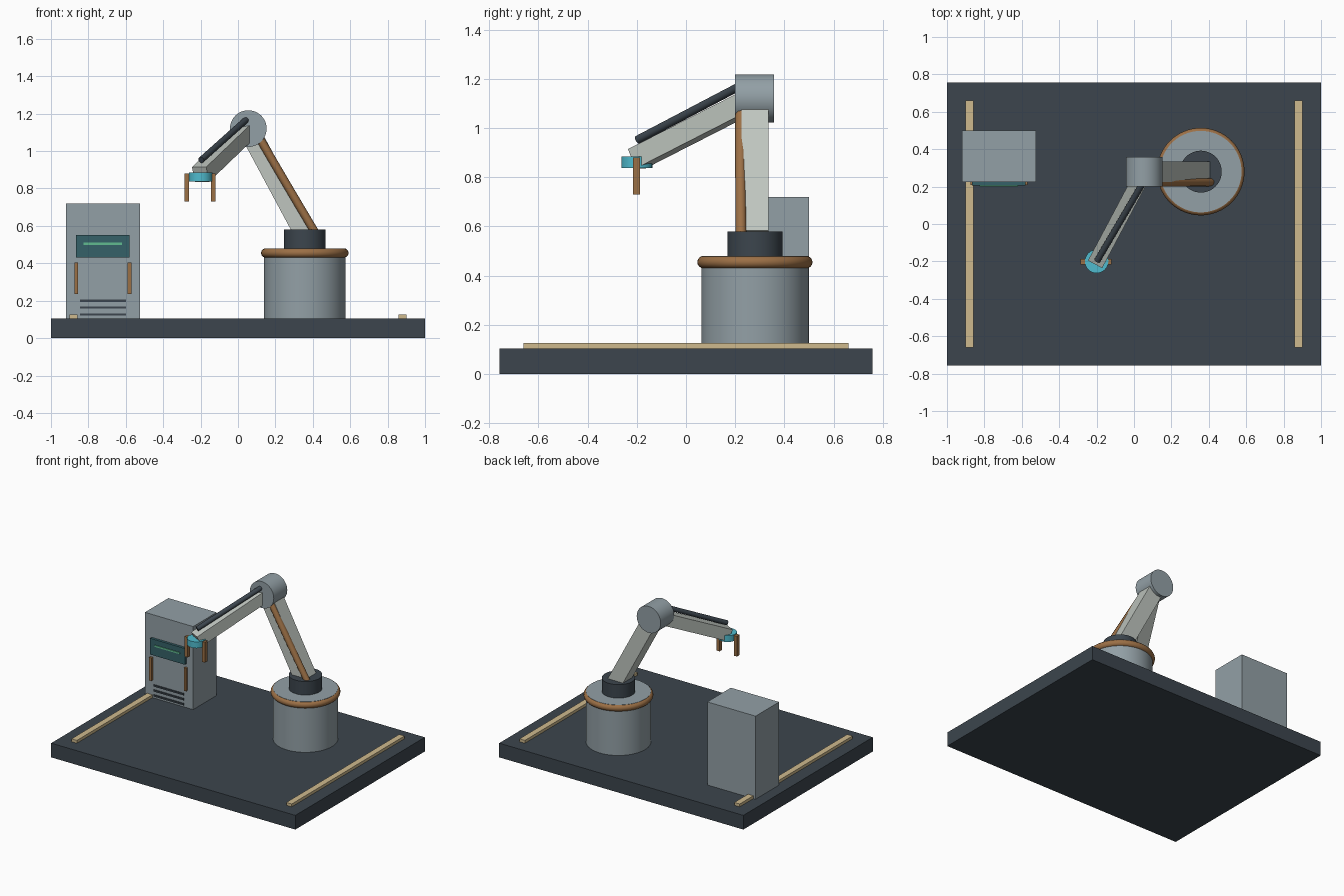
import bpy
from math import pi, radians
from mathutils import Vector, Matrix

if "Cube" in bpy.data.objects:
    bpy.data.objects.remove(bpy.data.objects["Cube"])


def material(name, rgb):
    m = bpy.data.materials.new(name)
    m.diffuse_color = (*rgb, 1)
    m.use_nodes = True
    m.node_tree.nodes["Principled BSDF"].inputs["Base Color"].default_value = m.diffuse_color
    return m


DARK = material("dark_metal", (0.045, 0.06, 0.075))
STEEL = material("blue_grey_steel", (0.29, 0.35, 0.38))
PALE = material("pale_paint", (0.52, 0.56, 0.52))
COPPER = material("copper", (0.33, 0.16, 0.06))
CYAN = material("cyan", (0.08, 0.5, 0.62))
TAN = material("tan", (0.62, 0.49, 0.27))
TEAL = material("dark_teal", (0.035, 0.12, 0.14))
GREEN = material("green", (0.12, 0.5, 0.28))


def finish(name, mat, smooth=False):
    o = bpy.context.object
    o.name = name
    o.data.materials.append(mat)
    if smooth:
        bpy.ops.object.shade_smooth_by_angle(angle=radians(35))
    return o


def box(name, x, y, z, mat):
    """Box from (min, max) ranges on each axis."""
    bpy.ops.mesh.primitive_cube_add(size=1)
    o = finish(name, mat)
    o.location = [(a + b) / 2 for a, b in (x, y, z)]
    o.scale = [b - a for a, b in (x, y, z)]
    return o


def cylinder(name, a, b, r, mat, sides=48):
    """Cylinder between two points."""
    a, b = Vector(a), Vector(b)
    bpy.ops.mesh.primitive_cylinder_add(vertices=sides, radius=r, depth=(b - a).length)
    o = finish(name, mat, True)
    o.rotation_euler = (b - a).to_track_quat('Z', 'Y').to_euler()
    o.location = (a + b) / 2
    return o


def beam(name, a, b, w, mat):
    """Square beam between two points, with two sides kept vertical."""
    a, b = Vector(a), Vector(b)
    d = (b - a).normalized()
    side = d.cross(Vector((0, 0, 1))).normalized()
    up = side.cross(d)
    bpy.ops.mesh.primitive_cube_add(size=1)
    o = finish(name, mat)
    rot = Matrix((side, d, up)).transposed().to_4x4()
    o.matrix_world = (Matrix.Translation((a + b) / 2) @ rot
                      @ Matrix.Diagonal((w, (b - a).length, w, 1)))
    return o


# Floor plate and side rails
box("floor_plate", (-1, 1), (-0.757, 0.757), (0, 0.105), DARK)
for s, side in ((-1, "left"), (1, "right")):
    box(side + "_rail", (s * 0.88 - 0.022, s * 0.88 + 0.022), (-0.66, 0.66), (0.1, 0.126), TAN)

# Pedestal, collar and shoulder
px, py = 0.357, 0.28
cylinder("pedestal", (px, py, 0.05), (px, py, 0.48), 0.218, STEEL, 64)
bpy.ops.mesh.primitive_torus_add(location=(px, py, 0.455), major_radius=0.209,
                                 minor_radius=0.025, major_segments=64, minor_segments=16)
finish("pedestal_collar", COPPER, True)
cylinder("shoulder", (px, py, 0.47), (px, py, 0.58), 0.112, DARK)

# Arm links and elbow
elbow = Vector((0.055, 0.28, 1.12))
wrist = Vector((-0.2, -0.2, 0.875))
beam("upper_arm", (px, py, 0.557), elbow, 0.11, PALE)
cylinder("elbow", (elbow.x, 0.2, elbow.z), (elbow.x, 0.358, elbow.z), 0.098, STEEL)
beam("forearm", wrist, elbow, 0.086, PALE)
cylinder("forearm_rod", (-0.197, -0.197, 0.952), (0.045, 0.215, 1.168), 0.017, DARK, 24)

# Cable along the upper arm
curve = bpy.data.curves.new("upper_arm_cable", 'CURVE')
curve.dimensions = '3D'
curve.bevel_depth = 0.022
curve.bevel_resolution = 4
curve.use_fill_caps = True
spline = curve.splines.new('BEZIER')
path = [(0.415, 0.224, 0.56), (0.258, 0.222, 0.825), (0.112, 0.222, 1.075)]
spline.bezier_points.add(len(path) - 1)
for p, co in zip(spline.bezier_points, path):
    p.co = co
    p.handle_left_type = p.handle_right_type = 'AUTO'
cable = bpy.data.objects.new("upper_arm_cable", curve)
bpy.context.collection.objects.link(cable)
curve.materials.append(COPPER)

# Wrist disc and gripper fingers
cylinder("wrist_disc", (-0.2, -0.2, 0.838), (-0.2, -0.2, 0.885), 0.063, CYAN, 32)
for s, side in ((-1, "left"), (1, "right")):
    c = -0.203 + s * 0.071
    box(side + "_finger", (c - 0.013, c + 0.013), (-0.216, -0.186), (0.73, 0.88), COPPER)

# Control cabinet with screen, handles and vents
box("cabinet", (-0.92, -0.525), (0.225, 0.5), (0.05, 0.72), STEEL)
box("screen", (-0.865, -0.58), (0.206, 0.23), (0.43, 0.55), TEAL)
box("screen_line", (-0.825, -0.62), (0.201, 0.21), (0.499, 0.511), GREEN)
for x, side in ((-0.865, "left"), (-0.58, "right")):
    box(side + "_handle", (x - 0.01, x + 0.01), (0.208, 0.23), (0.235, 0.405), COPPER)
for i in range(3):
    z = 0.126 + i * 0.037
    box(f"vent_{i + 1}", (-0.845, -0.598), (0.217, 0.23), (z - 0.006, z + 0.006), DARK)
